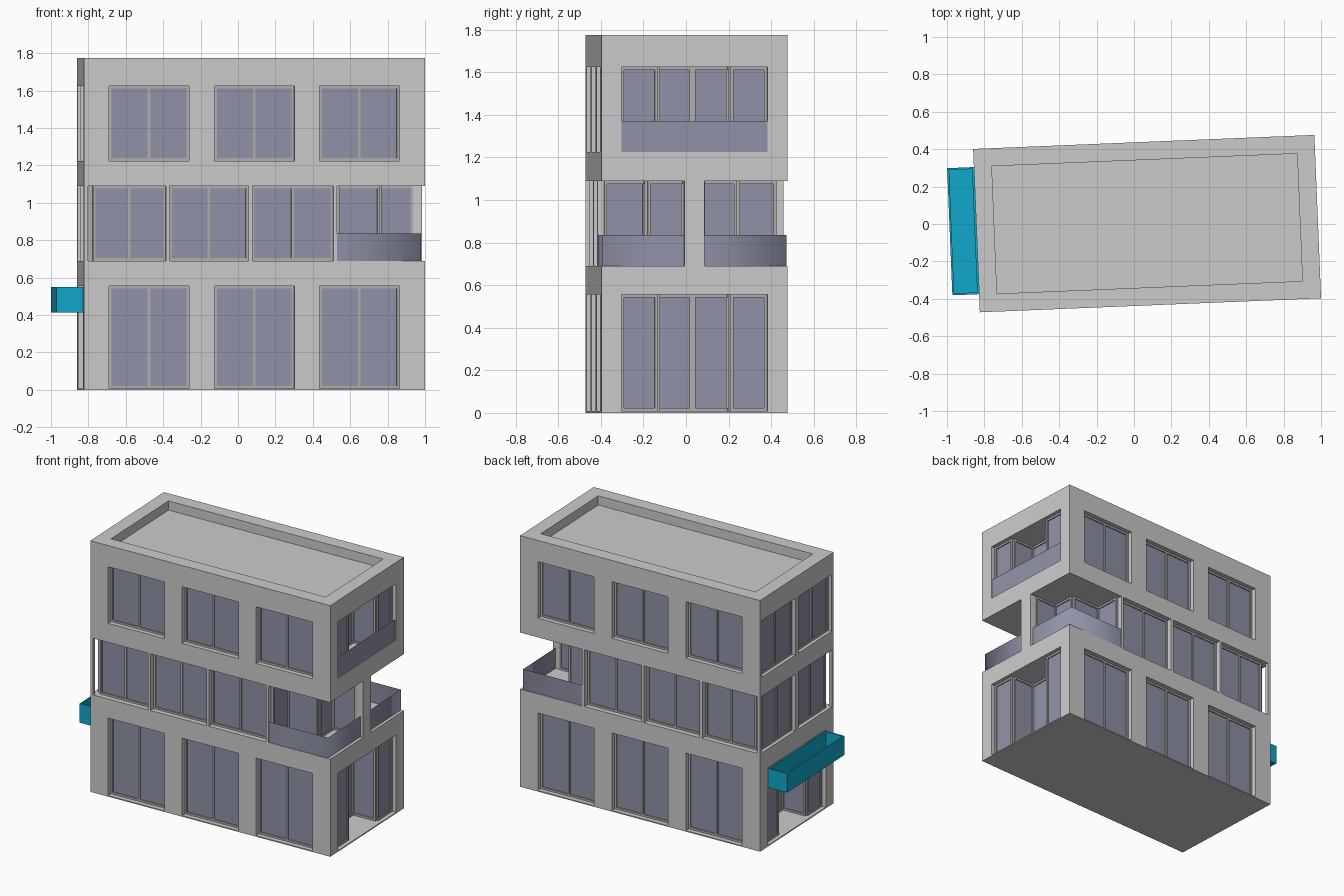
import bpy, bmesh, math
from mathutils import Matrix, Vector

cube = bpy.data.objects.get("Cube")
if cube:
    bpy.data.objects.remove(cube, do_unlink=True)

# The whole building stands slightly turned on its plot
PLOT = Matrix.Translation((0.07, 0.002, 0)) @ Matrix.Rotation(math.radians(2.35), 4, 'Z')
L, W = 0.913, 0.437                 # half length and half width
Z1, Z2, TOP = 0.69, 1.09, 1.775     # storey levels
SILL, HEAD = 1.225, 1.625           # top floor openings
DOOR = 0.555                        # ground floor opening height
BASE = 0.008
NICHE = 0.06
SIDE, BAY = 0.343, 0.171            # half widths of the end openings


def material(name, rgb):
    m = bpy.data.materials.new(name)
    m.use_nodes = True
    m.diffuse_color = (*rgb, 1)
    m.node_tree.nodes["Principled BSDF"].inputs["Base Color"].default_value = (*rgb, 1)
    return m


CONCRETE = material("pale concrete", (0.6, 0.6, 0.6))
FRAME = material("grey frame", (0.43, 0.43, 0.42))
GLASS = material("blue grey glass", (0.28, 0.285, 0.385))
CYAN = material("cyan", (0.005, 0.39, 0.6))


def make(name, bm, mat):
    mesh = bpy.data.meshes.new(name)
    bm.to_mesh(mesh)
    bm.free()
    ob = bpy.data.objects.new(name, mesh)
    ob.matrix_world = PLOT
    if mat:
        mesh.materials.append(mat)
    bpy.context.collection.objects.link(ob)
    return ob


def add_box(bm, x0, x1, y0, y1, z0, z1, turn=None):
    m = (turn or Matrix()) @ Matrix.Translation(((x0 + x1) / 2, (y0 + y1) / 2, (z0 + z1) / 2))
    bmesh.ops.create_cube(bm, size=1, matrix=m @ Matrix.Diagonal((abs(x1 - x0), abs(y1 - y0), z1 - z0, 1)))


def boxes(name, items, mat=None):
    bm = bmesh.new()
    for b in items:
        add_box(bm, *b)
    return make(name, bm, mat)


def carve(ob, items):
    """Cut a list of boxes out of a block and bake the result."""
    for b in items:
        cutter = boxes("cutter", [b])
        cutter.hide_render = True
        mod = ob.modifiers.new("opening", 'BOOLEAN')
        mod.object, mod.solver = cutter, 'EXACT'
        bpy.context.view_layer.update()
        baked = bpy.data.meshes.new_from_object(ob.evaluated_get(bpy.context.evaluated_depsgraph_get()))
        ob.modifiers.clear()
        ob.data = baked
        bpy.data.objects.remove(cutter, do_unlink=True)


def glazing(name, runs, z0, z1):
    """Framed glass along plan runs (start, end, number of panes)."""
    frame, glass = bmesh.new(), bmesh.new()
    b, d = 0.014, 0.012
    for p, q, panes in runs:
        p, q = Vector(p), Vector(q)
        n = (q - p).length
        turn = Matrix.Translation((*p, 0)) @ Matrix.Rotation(math.atan2(q.y - p.y, q.x - p.x), 4, 'Z')
        for z in (z0, z1 - b):
            add_box(frame, 0, n, -d, d, z, z + b, turn)
        for i in range(panes + 1):
            x = i * (n - b) / panes
            add_box(frame, x, x + b, -d, d, z0 + b, z1 - b, turn)
        add_box(glass, b / 2, n - b / 2, -d / 3, d / 3, z0 + b / 2, z1 - b / 2, turn)
    make(name + "_frames", frame, FRAME)
    make(name + "_glass", glass, GLASS)


def mirrored(runs):
    return runs + [((p[0], -p[1]), (q[0], -q[1]), n) for p, q, n in runs]


def end_runs(s):
    """Glazing of an end wall: side panes with a recessed middle bay."""
    a, c = s * (L - NICHE + 0.02), s * (L - NICHE - 0.16)
    return mirrored([((a, SIDE), (a, BAY), 1), ((a, BAY), (c, BAY), 1), ((c, BAY), (c, 0), 1)])


def end_cuts(s, z0, z1):
    return [(s * (L - NICHE), s * (L + 0.1), -SIDE, SIDE, z0, z1),
            (s * (L - NICHE - 0.18), s * (L - 0.03), -BAY - 0.015, BAY + 0.015, z0, z1)]


# Long-side openings shared by the ground and top floors
CENTRES, HALF = (-0.563, 0, 0.563), 0.214


def long_cuts(z0, z1):
    return [(c - HALF, c + HALF, s * (W - NICHE), s * (W + 0.1), z0, z1) for c in CENTRES for s in (-1, 1)]


YW = W - NICHE + 0.016
LONG_RUNS = mirrored([((c - HALF, -YW), (c + HALF, -YW), 2) for c in CENTRES])

# Ground floor
ground = boxes("ground_floor", [(-L, L, -W, W, 0, Z1)], CONCRETE)
carve(ground, long_cuts(BASE, DOOR) + end_cuts(1, BASE, DOOR) + end_cuts(-1, BASE, DOOR))
glazing("ground_windows", LONG_RUNS + end_runs(1) + end_runs(-1), BASE, DOOR)

# Top floor with sunken roof and a wide opening in the left end
upper = boxes("top_floor", [(-L, L, -W, W, Z2, TOP)], CONCRETE)
carve(upper, long_cuts(SILL, HEAD) + end_cuts(1, SILL, HEAD)
      + [(-L - 0.1, -L + 0.05, -W + 0.025, W - 0.025, SILL, HEAD),
         (-L + 0.096, L - 0.096, -W + 0.096, W - 0.096, TOP - 0.065, TOP + 0.1)])
XL = -L + 0.036
LEFT_RUNS = mirrored([((XL, 0.02), (XL, W - 0.055), 2)])
glazing("top_windows", LONG_RUNS + end_runs(1), SILL, HEAD)
glazing("top_left_windows", mirrored([((XL, 0.02), (XL, W - 0.026), 2)]), SILL, HEAD)

# Middle floor: core stepping in towards the right end
boxes("middle_core", [(-L + 0.05, 0.43, -0.375, 0.375, Z1, Z2),
                      (0.42, 0.665, -0.2, 0.2, Z1, Z2),
                      (0.65, 0.88, -0.028, 0.028, Z1, Z2)], CONCRETE)
boxes("right_column", [(0.862, L, -0.047, 0.047, Z1, Z2)], CONCRETE)

# Thin piers and corner posts
piers = [(-L, -L + 0.06, -0.018, 0.018, Z1, Z2), (-L, -L + 0.06, -0.018, 0.018, SILL, HEAD)]
for s in (-1, 1):
    piers.append((-L, -L + 0.022, s * (W - 0.022), s * W, Z1, Z2))
    for x in (-0.464, -0.021, 0.432):
        piers.append((x - 0.01, x + 0.01, s * 0.37, s * W, Z1, Z2))
boxes("piers", piers, CONCRETE)

YM = 0.39
middle = [((a, -YM), (b, -YM), 2) for a, b in ((-L + 0.05, -0.474), (-0.454, -0.031), (-0.011, 0.422))]
corner = [((0.447, -0.405), (0.447, -0.205), 1), ((0.447, -0.212), (0.68, -0.212), 1),
          ((0.678, -0.21), (0.678, -0.04), 1), ((0.68, -0.04), (0.864, -0.04), 1)]
glazing("middle_windows", mirrored(middle + corner) + LEFT_RUNS, Z1, Z2)


# Balcony railings: thin sheets following a plan path
def railing(name, path, z0, z1):
    bm = bmesh.new()
    cols = [[bm.verts.new((x, y, z)) for z in (z0, z1)] for x, y in path]
    for a, b in zip(cols, cols[1:]):
        bm.faces.new((a[0], b[0], b[1], a[1])).smooth = True
    make(name, bm, GLASS)


railing("front_balcony_railing", [(0.442, -W + 0.004), (0.892, -W + 0.004), (0.892, -0.047)], Z1, 0.835)
railing("back_balcony_railing", [(0.892, 0.047), (0.892, W - 0.004), (0.442, W - 0.004)], Z1, 0.835)
railing("top_balcony_railing", [(L - 0.006, -SIDE), (L - 0.006, SIDE)], SILL, 1.37)

# Open box hung over the left entrance
planter = boxes("entrance_box", [(-1.056, -L, -0.34, 0.34, 0.415, 0.55)], CYAN)
carve(planter, [(-1.046, -L - 0.01, -0.33, 0.33, 0.425, 0.6)])
